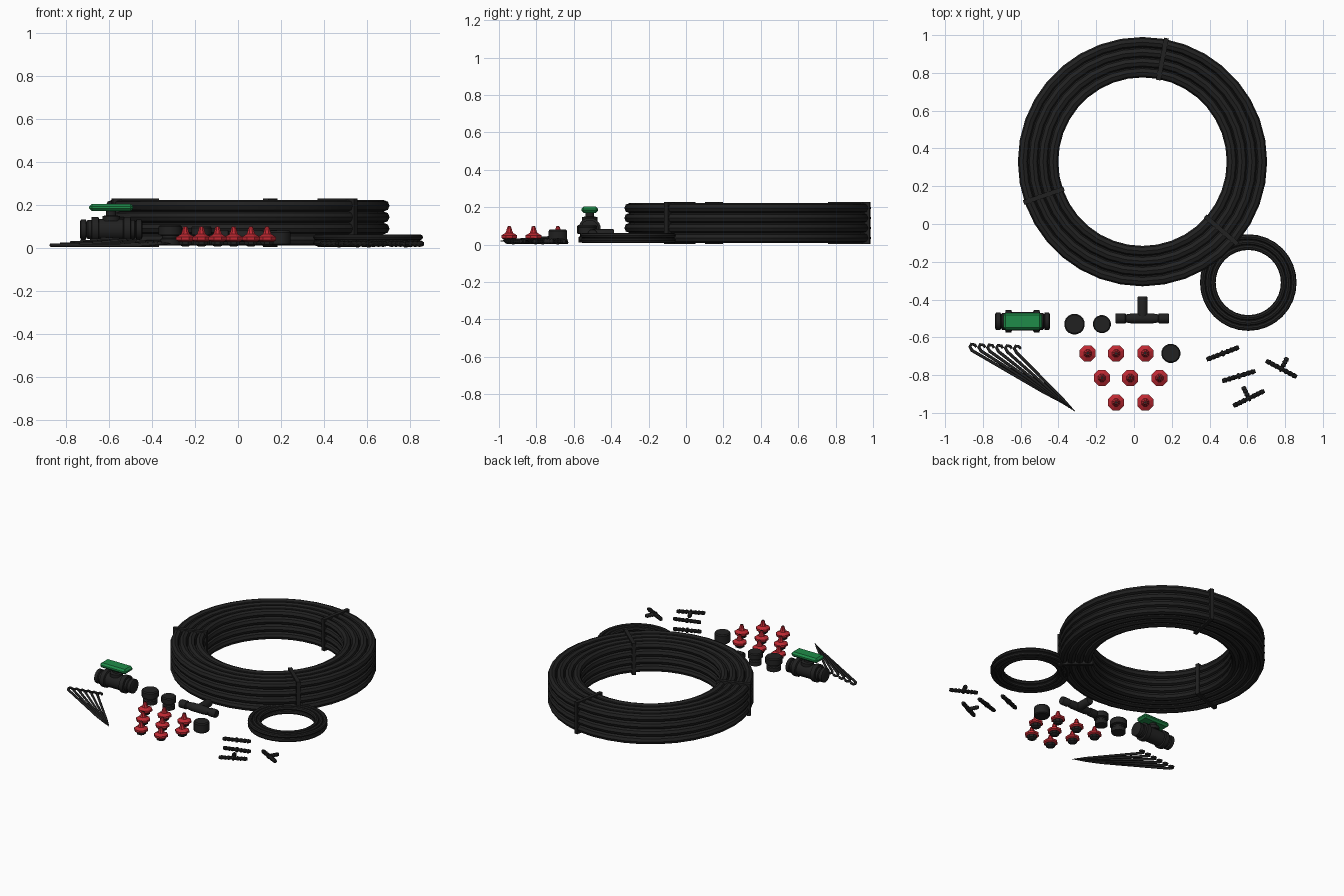
import bpy, bmesh, math
from mathutils import Vector

cube = bpy.data.objects.get("Cube")
if cube:
    bpy.data.objects.remove(cube, do_unlink=True)


def material(name, rgb):
    m = bpy.data.materials.new(name)
    m.use_nodes = True
    m.diffuse_color = (*rgb, 1)
    m.node_tree.nodes["Principled BSDF"].inputs["Base Color"].default_value = (*rgb, 1)
    return m


BLACK = material("black plastic", (0.015, 0.015, 0.015))
RED = material("red plastic", (0.52, 0.022, 0.032))
GREEN = material("green plastic", (0.013, 0.26, 0.065))


def finish(name, bm, mat, smooth=False):
    bmesh.ops.recalc_face_normals(bm, faces=bm.faces)
    me = bpy.data.meshes.new(name)
    bm.to_mesh(me)
    bm.free()
    me.materials.append(mat)
    ob = bpy.data.objects.new(name, me)
    bpy.context.collection.objects.link(ob)
    if smooth:
        bpy.ops.object.select_all(action='DESELECT')
        ob.select_set(True)
        bpy.context.view_layer.objects.active = ob
        bpy.ops.object.shade_smooth_by_angle(angle=math.radians(35))
    return ob


def lathe(name, profile, loc, mat, segs=16, axis=(0, 0, 1), smooth=False):
    """Revolve (radius, distance) pairs about an axis and close both ends."""
    bm = bmesh.new()
    rings = []
    for r, h in profile:
        rings.append([bm.verts.new((r * math.cos(2 * math.pi * (k + 0.5) / segs),
                                    r * math.sin(2 * math.pi * (k + 0.5) / segs), h))
                      for k in range(segs)])
    for a, b in zip(rings, rings[1:]):
        for k in range(segs):
            n = (k + 1) % segs
            bm.faces.new((a[k], a[n], b[n], b[k]))
    bm.faces.new(rings[0])
    bm.faces.new(rings[-1])
    ob = finish(name, bm, mat, smooth)
    ob.location = loc
    ob.rotation_euler = Vector(axis).to_track_quat('Z', 'Y').to_euler()
    return ob


def box(name, size, loc, mat, turn=0, bevel=0):
    bm = bmesh.new()
    bmesh.ops.create_cube(bm, size=1)
    bmesh.ops.scale(bm, vec=size, verts=bm.verts)
    if bevel:
        bmesh.ops.bevel(bm, geom=list(bm.edges), offset=bevel, segments=1, affect='EDGES')
    ob = finish(name, bm, mat)
    ob.location = loc
    ob.rotation_euler.z = turn
    return ob


def coil(name, center, inner, tube, cols, rows, bottom, segs):
    """Wound hose: a grid of rings, each with an eight-sided section."""
    bm = bmesh.new()
    for c in range(cols):
        for w in range(rows):
            grid = []
            for k in range(segs):
                a = 2 * math.pi * k / segs
                ring = []
                for j in range(8):
                    t = 2 * math.pi * j / 8
                    r = inner + tube * (2 * c + 1 + 1.04 * math.cos(t))
                    z = bottom + tube * (2 * w + 1 + math.sin(t))
                    ring.append(bm.verts.new((r * math.cos(a), r * math.sin(a), z)))
                grid.append(ring)
            for k in range(segs):
                p, q = grid[k], grid[(k + 1) % segs]
                for j in range(8):
                    n = (j + 1) % 8
                    bm.faces.new((p[j], q[j], q[n], p[n]))
    ob = finish(name, bm, BLACK, True)
    ob.location = (*center, 0)


# Large hose coil with three ties
CX, CY = 0.045, 0.33
coil("large_hose_coil", (CX, CY), 0.447, 0.0265, 4, 4, 0.01, 36)
for i in range(3):
    a = math.radians(79 + 120 * i)
    box(f"coil_tie_{i + 1}", (0.226, 0.025, 0.224),
        (CX + 0.553 * math.cos(a), CY + 0.553 * math.sin(a), 0.116), BLACK, a)

# Small hose coil
coil("small_hose_coil", (0.605, -0.31), 0.173, 0.0137, 3, 2, 0.008, 32)

# Shut-off valve
VX, VY, VZ = -0.59, -0.515, 0.085
half = [(0.038, 0.145), (0.048, 0.14), (0.048, 0.118), (0.038, 0.114), (0.046, 0.108),
        (0.046, 0.092), (0.06, 0.09), (0.06, 0.06), (0.05, 0.056), (0.05, 0.02)]
lathe("valve_body", half + [(r, -h) for r, h in reversed(half)],
      (VX, VY, VZ), BLACK, 16, (1, 0, 0), True)
lathe("valve_stem", [(0.042, 0.04), (0.042, 0.062), (0.024, 0.066), (0.024, 0.095)],
      (VX, VY, VZ), BLACK, 12, smooth=True)
box("valve_handle", (0.204, 0.09, 0.034), (VX, VY, 0.187), GREEN, bevel=0.012)

# Threaded end caps
for i, (x, r, top) in enumerate([(-0.315, 0.055, 0.105), (-0.17, 0.048, 0.1)]):
    lathe(f"hose_end_cap_{i + 1}",
          [(r * 0.85, 0.012), (r * 0.85, 0.04), (r * 0.7, 0.045), (r * 0.7, 0.056), (r, 0.06),
           (r, top - 0.007), (r * 0.88, top)], (x, -0.53, 0), BLACK, 16, smooth=True)
lathe("plug_cap", [(0.046, 0.012), (0.051, 0.018), (0.051, 0.072), (0.045, 0.08)],
      (0.195, -0.685, 0), BLACK, 16, smooth=True)


def barbed(r, length, start=0.0, count=3):
    """Profile of a spigot with raised barbs towards its end."""
    pts = [(r * 0.75, start)]
    step = (length - start) / (count + 1)
    for k in range(count):
        h = start + step * (k + 1)
        pts += [(r * 0.75, h), (r, h + step * 0.08), (r * 0.75, h + step * 0.85)]
    return pts + [(r * 0.65, length)]


def fitting(name, x, y, z, angle, r, length, branch=None, count=3):
    d = Vector((math.cos(angle), math.sin(angle), 0))
    for side, s in (("left", 1), ("right", -1)):
        lathe(f"{name}_{side}_spigot", barbed(r, length, 0, count), (x, y, z), BLACK, 10, d * s)
    lathe(f"{name}_collar", [(r * 1.15, -r * 0.4), (r * 1.15, r * 0.4)], (x, y, z), BLACK, 10, d)
    if branch:
        lathe(f"{name}_branch", barbed(r, branch, 0, count), (x, y, z), BLACK, 10, (-d.y, d.x, 0))


# Large tee
lathe("large_tee_bar", [(0.025, -0.142), (0.028, -0.135), (0.028, -0.09), (0.022, -0.085),
                        (0.028, -0.05), (0.028, 0.05), (0.022, 0.085), (0.028, 0.09),
                        (0.028, 0.135), (0.025, 0.142)],
      (0.043, -0.5, 0.055), BLACK, 14, (1, 0, 0), True)
lathe("large_tee_branch", [(0.028, 0), (0.028, 0.108), (0.025, 0.115)],
      (0.045, -0.5, 0.055), BLACK, 14, (0, 1, 0), True)

# Small barbed joiners and tees
rad = math.radians
fitting("joiner_1", 0.47, -0.685, 0.018, rad(21), 0.015, 0.092)
fitting("joiner_2", 0.555, -0.805, 0.018, rad(17), 0.015, 0.092)
fitting("small_tee_1", 0.78, -0.767, 0.018, rad(-28), 0.015, 0.092, 0.068)
fitting("small_tee_2", 0.608, -0.923, 0.018, rad(26), 0.015, 0.092, 0.07)

# Drip emitters in three staggered rows
n = 0
for y, xs in ((-0.685, (-0.245, -0.095, 0.06)), (-0.815, (-0.17, -0.02, 0.135)),
              (-0.945, (-0.095, 0.06))):
    for x in xs:
        n += 1
        lathe(f"emitter_base_{n}", [(0.016, 0.006), (0.03, 0.014), (0.034, 0.033)],
              (x, y, 0), BLACK, 8)
        lathe(f"emitter_cap_{n}", [(0.036, 0.03), (0.046, 0.036), (0.046, 0.05), (0.022, 0.063),
                                   (0.017, 0.074), (0.01, 0.098)], (x, y, 0), RED, 8)
        lathe(f"emitter_outlet_{n}", [(0.007, 0.09), (0.007, 0.1)], (x, y, 0), BLACK, 8)

# Hooked stakes fanned out from their tips
for i in range(6):
    x, y, z = -0.857 + 0.047 * i, -0.67 - 0.002 * i, 0.012 + 0.006 * i
    tip = Vector((-0.385 + 0.014 * i, -0.945 - 0.009 * i, 0.01 + 0.002 * i))
    path = [((x + 0.022, y + 0.018, z), 0.8), ((x + 0.014, y + 0.031, z), 0.9),
            ((x - 0.004, y + 0.034, z), 1), ((x - 0.012, y + 0.02, z), 1),
            ((x, y, z), 1), (Vector((x, y, z)).lerp(tip, 0.8), 0.9), (tip, 0.25)]
    cu = bpy.data.curves.new(f"stake_{i + 1}", 'CURVE')
    cu.dimensions = '3D'
    cu.bevel_depth = 0.0085
    cu.bevel_resolution = 1
    cu.use_fill_caps = True
    sp = cu.splines.new('POLY')
    sp.points.add(len(path) - 1)
    for p, (co, r) in zip(sp.points, path):
        p.co = (*co, 1)
        p.radius = r
    cu.materials.append(BLACK)
    bpy.context.collection.objects.link(bpy.data.objects.new(f"stake_{i + 1}", cu))
